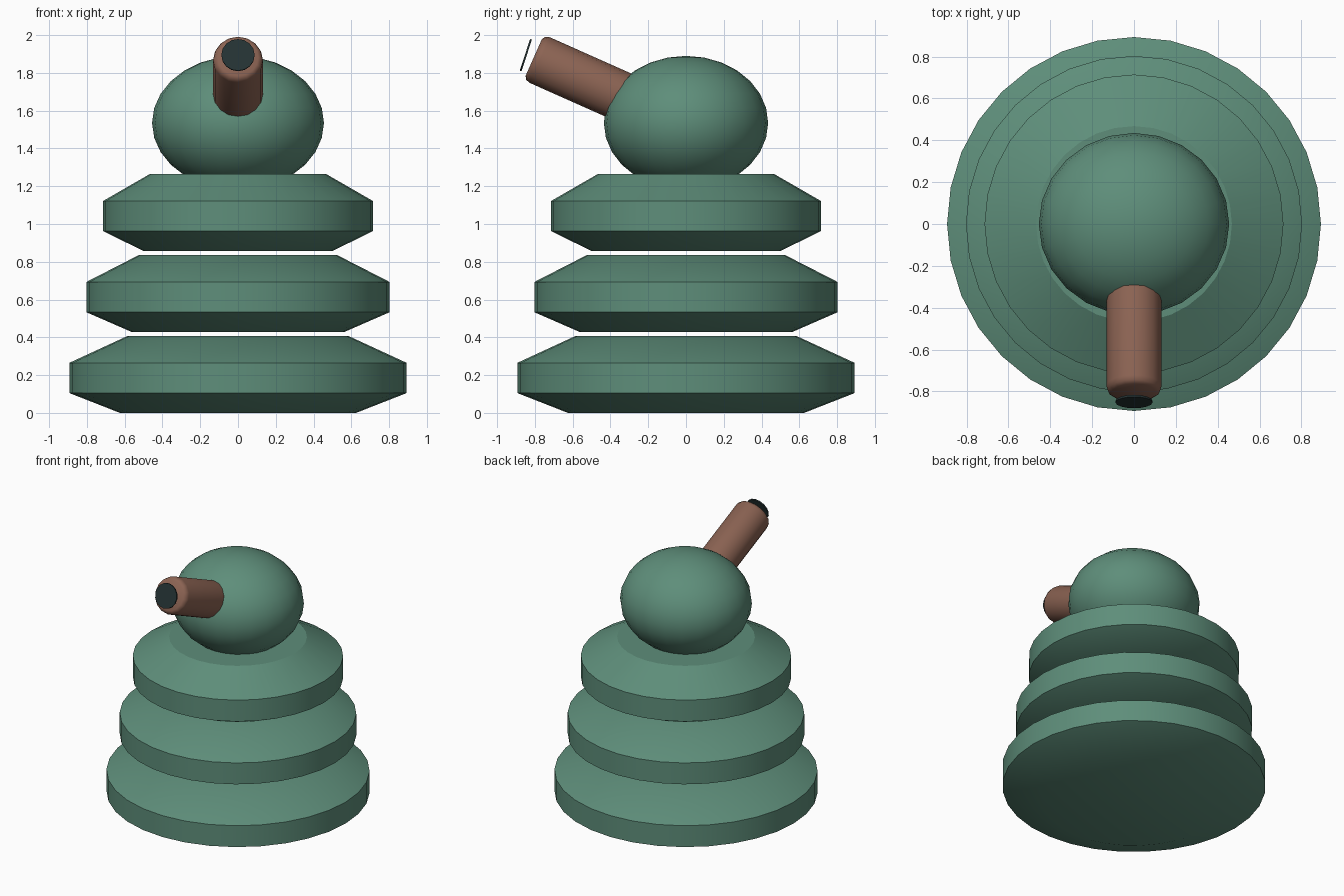
import bpy, bmesh, math
from mathutils import Matrix, Vector

if "Cube" in bpy.data.objects:
    bpy.data.objects.remove(bpy.data.objects["Cube"])


def material(name, rgb):
    m = bpy.data.materials.new(name)
    m.diffuse_color = (*rgb, 1)
    m.use_nodes = True
    m.node_tree.nodes["Principled BSDF"].inputs["Base Color"].default_value = m.diffuse_color
    return m


GREEN = material("sage green", (0.112, 0.27, 0.195))
BROWN = material("clay brown", (0.26, 0.125, 0.086))
DARK = material("dark slate", (0.018, 0.032, 0.033))


def finish(bm, name, mat, angle=30):
    bmesh.ops.recalc_face_normals(bm, faces=bm.faces)
    mesh = bpy.data.meshes.new(name)
    bm.to_mesh(mesh)
    bm.free()
    ob = bpy.data.objects.new(name, mesh)
    bpy.context.collection.objects.link(ob)
    mesh.materials.append(mat)
    bpy.ops.object.select_all(action='DESELECT')
    ob.select_set(True)
    bpy.context.view_layer.objects.active = ob
    bpy.ops.object.shade_smooth_by_angle(angle=math.radians(angle))
    return ob


def lathe(name, profile, sides, mat, matrix=Matrix(), angle=30):
    """Closed solid turned around local z from (radius, height) pairs."""
    bm = bmesh.new()
    turn = 2 * math.pi / sides
    rings = [[bm.verts.new((r * math.cos(i * turn), r * math.sin(i * turn), z))
              for i in range(sides)] for r, z in profile]
    for a, b in zip(rings, rings[1:]):
        for i in range(sides):
            j = (i + 1) % sides
            bm.faces.new((a[i], a[j], b[j], b[i]))
    bm.faces.new(rings[0][::-1])
    bm.faces.new(rings[-1])
    bm.transform(matrix)
    return finish(bm, name, mat, angle)


def aim(center, degrees):
    """Local z points to the front (-y), raised by the given angle."""
    e = math.radians(degrees)
    d = Vector((0, -math.cos(e), math.sin(e)))
    return Matrix.Translation(center) @ d.to_track_quat('Z', 'X').to_matrix().to_4x4()


# Three stacked tapering body rings
for name, z, r in (("lower_ring", 0.0, 0.893), ("middle_ring", 0.428, 0.803),
                   ("upper_ring", 0.857, 0.714)):
    lathe(name, [(r * 0.70, z), (r, z + 0.105), (r, z + 0.265),
                 (r * 0.655, z + 0.407)], 32, GREEN)

# Flattened round head
bm = bmesh.new()
bmesh.ops.create_uvsphere(bm, u_segments=24, v_segments=14, radius=1)
bm.transform(Matrix.Translation((0, 0, 1.535)) @ Matrix.Diagonal((0.455, 0.435, 0.355, 1)))
finish(bm, "head", GREEN, 40)

# Raised barrel with a rounded rim at the mouth
lathe("barrel", [(0.132, -0.60), (0.132, -0.035), (0.125, -0.012), (0.107, 0)],
      16, BROWN, aim((0, -0.806, 1.882), 24), 50)

# Thin dark disc in front of the mouth
lathe("muzzle_disc", [(0.088, -0.005), (0.088, 0.005)], 16, DARK,
      aim((0, -0.848, 1.894), 18))
